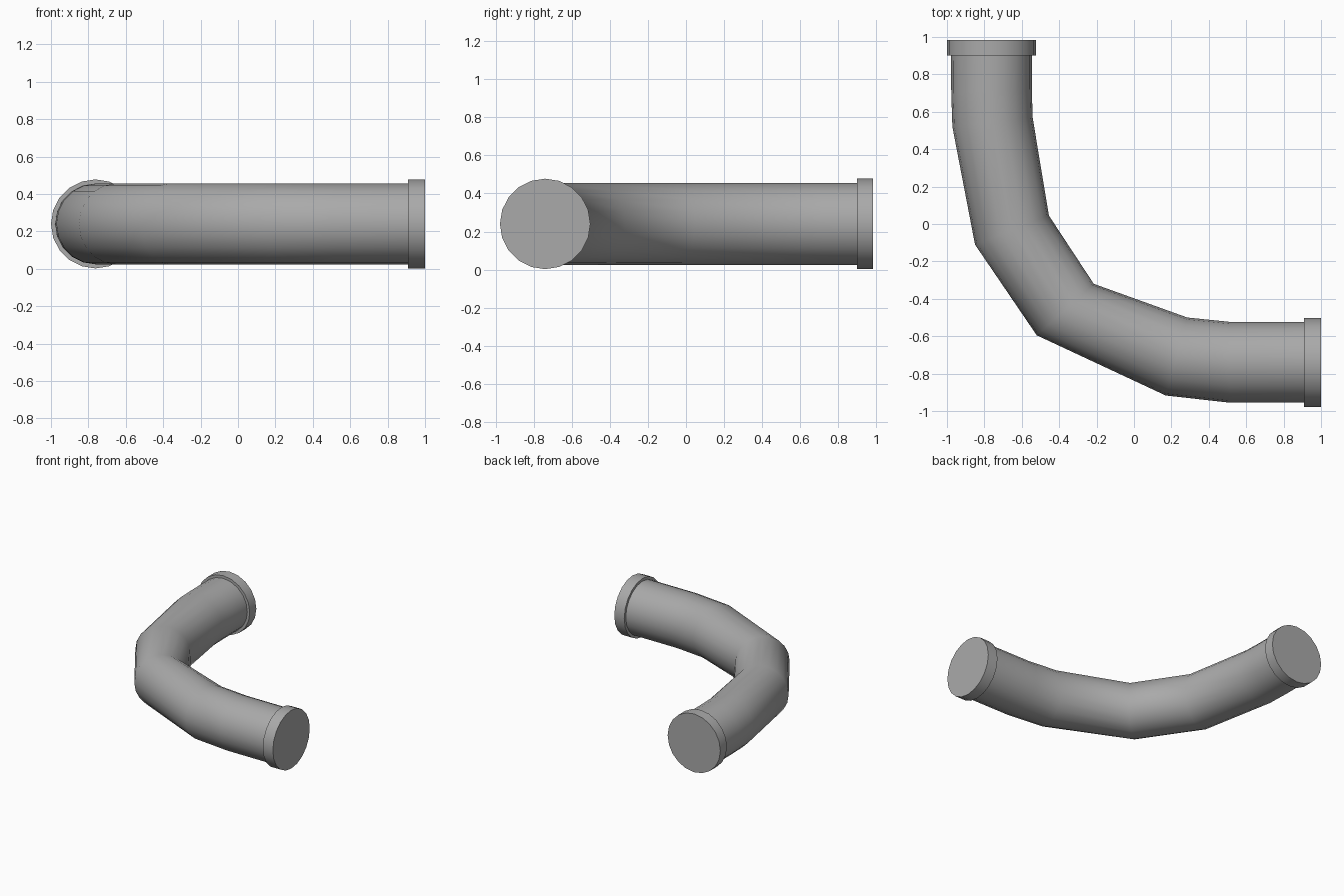
import bpy, bmesh, math
from mathutils import Vector

cube = bpy.data.objects.get("Cube")
if cube:
    bpy.data.objects.remove(cube, do_unlink=True)

SIDES = 20
MID_Z = 0.24
PIPE_R = 0.216
COLLAR_R = 0.238

grey = bpy.data.materials.new("pipe_grey")
grey.use_nodes = True
colour = (0.4, 0.4, 0.4, 1)
grey.diffuse_color = colour
grey.node_tree.nodes["Principled BSDF"].inputs["Base Color"].default_value = colour


def tube(name, stations, radius):
    """Loft rings between outer and inner plan points, closing both ends."""
    bm = bmesh.new()
    rings = []
    for outer, inner in stations:
        a, b = Vector((*outer, MID_Z)), Vector((*inner, MID_Z))
        mid, half = (a + b) / 2, (b - a) / 2
        ring = []
        for i in range(SIDES):
            t = math.tau * i / SIDES
            offset = half * math.cos(t) + Vector((0, 0, radius * math.sin(t)))
            ring.append(bm.verts.new(mid + offset))
        rings.append(ring)
    for r, s in zip(rings, rings[1:]):
        for i in range(SIDES):
            j = (i + 1) % SIDES
            bm.faces.new((r[i], r[j], s[j], s[i]))
    bm.faces.new(rings[0])
    bm.faces.new(rings[-1])
    bmesh.ops.recalc_face_normals(bm, faces=bm.faces)
    mesh = bpy.data.meshes.new(name)
    bm.to_mesh(mesh)
    bm.free()
    mesh.materials.append(grey)
    obj = bpy.data.objects.new(name, mesh)
    bpy.context.collection.objects.link(obj)
    bpy.ops.object.select_all(action='DESELECT')
    obj.select_set(True)
    bpy.context.view_layer.objects.active = obj
    bpy.ops.object.shade_smooth_by_angle(angle=math.radians(40))
    return obj


# Bent pipe: each station is the outer and inner side of a mitred ring
tube("bent_pipe", [
    ((-0.978, 0.92), (-0.546, 0.92)),
    ((-0.977, 0.70), (-0.546, 0.72)),
    ((-0.971, 0.52), (-0.542, 0.57)),
    ((-0.85, -0.11), (-0.455, 0.045)),
    ((-0.52, -0.595), (-0.215, -0.32)),
    ((0.17, -0.917), (0.285, -0.50)),
    ((0.51, -0.955), (0.51, -0.523)),
    ((0.93, -0.955), (0.93, -0.523)),
], PIPE_R)

# End collars
cx, cy = -0.762, -0.741
tube("back_collar", [((cx - COLLAR_R, y), (cx + COLLAR_R, y))
                     for y in (0.985, 0.9)], COLLAR_R)
tube("left_collar", [((x, cy - COLLAR_R), (x, cy + COLLAR_R))
                     for x in (0.91, 1.0)], COLLAR_R)
